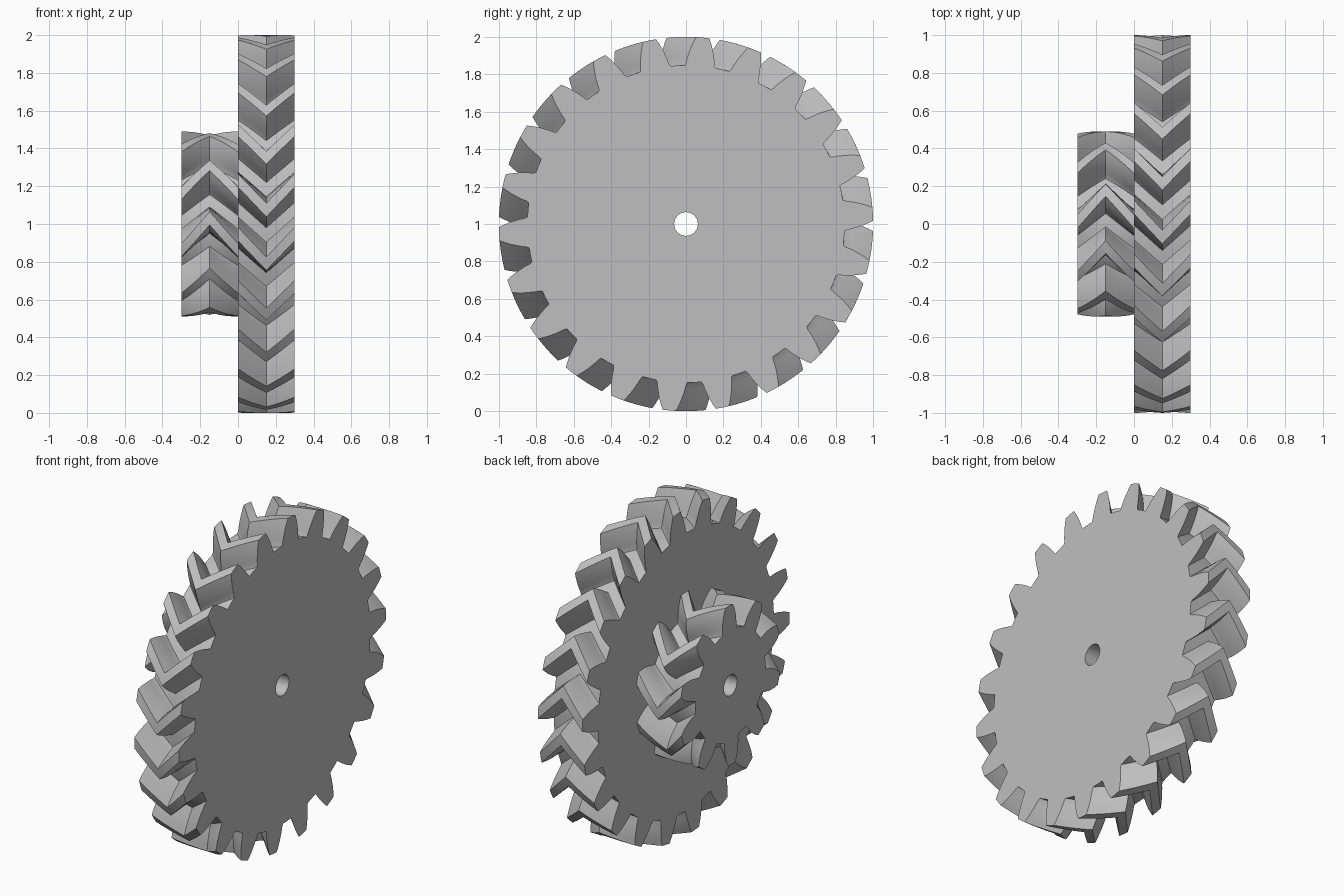
import bpy
import bmesh
from math import cos, sin, radians, pi

if "Cube" in bpy.data.objects:
    bpy.data.objects.remove(bpy.data.objects["Cube"], do_unlink=True)

grey = bpy.data.materials.new("light_grey")
colour = (0.52, 0.52, 0.52, 1.0)
grey.diffuse_color = colour
grey.use_nodes = True
grey.node_tree.nodes["Principled BSDF"].inputs["Base Color"].default_value = colour

AXIS_Z = 1.0
BORE = 0.063
STEPS = 6  # twist slices in each half of the width


def outline(teeth, flank, phase):
    """Polar gear outline; flank lists (radius, half angle in degrees) from root to tip."""
    root, tip = flank[0][0], flank[-1][0]
    tooth = [(r, -a) for r, a in flank] + [(tip, 0)]
    tooth += [(r, a) for r, a in reversed(flank)] + [(root, 180 / teeth)]
    return [(r, radians(phase + a + 360 * k / teeth))
            for k in range(teeth) for r, a in tooth]


def herringbone_gear(name, teeth, flank, phase, x0, x1, twist):
    """Loft the outline along x, twisting to the middle and back again."""
    profile = outline(teeth, flank, phase)
    count = len(profile)
    bm = bmesh.new()

    def ring(x, turn, radius=None):
        return [bm.verts.new((x, (radius or r) * cos(a + turn),
                              AXIS_Z + (radius or r) * sin(a + turn)))
                for r, a in profile]

    def bridge(a, b):
        for i in range(count):
            j = (i + 1) % count
            bm.faces.new((a[i], a[j], b[j], b[i]))

    # toothed skin
    rings = []
    for s in range(2 * STEPS + 1):
        t = s / (2 * STEPS)
        turn = radians(twist) * (1 - abs(2 * t - 1))
        rings.append(ring(x0 + (x1 - x0) * t, turn))
    # bore, joined to the skin by the two flat end faces
    bore_end, bore_start = ring(x1, 0, BORE), ring(x0, 0, BORE)
    loops = rings + [bore_end, bore_start]
    for a, b in zip(loops, loops[1:] + loops[:1]):
        bridge(a, b)
    bmesh.ops.recalc_face_normals(bm, faces=bm.faces)

    mesh = bpy.data.meshes.new(name)
    bm.to_mesh(mesh)
    bm.free()
    mesh.materials.append(grey)
    obj = bpy.data.objects.new(name, mesh)
    bpy.context.collection.objects.link(obj)
    bpy.ops.object.select_all(action="DESELECT")
    obj.select_set(True)
    bpy.context.view_layer.objects.active = obj
    bpy.ops.object.shade_smooth_by_angle(angle=pi / 7)
    return obj


# large wheel
herringbone_gear(
    "large_gear", 22,
    [(0.848, 5.6), (0.862, 5.1), (0.885, 4.75), (0.917, 4.1),
     (0.945, 3.5), (0.975, 2.75), (1.0, 2.05)],
    84.85, 0.0, 0.3, 9.1)

# small pinion with the opposite hand
herringbone_gear(
    "small_gear", 10,
    [(0.337, 12.0), (0.35, 10.9), (0.375, 10.2), (0.405, 9.1),
     (0.435, 7.7), (0.465, 5.9), (0.489, 4.1)],
    88.5, -0.3, 0.0, -20)
